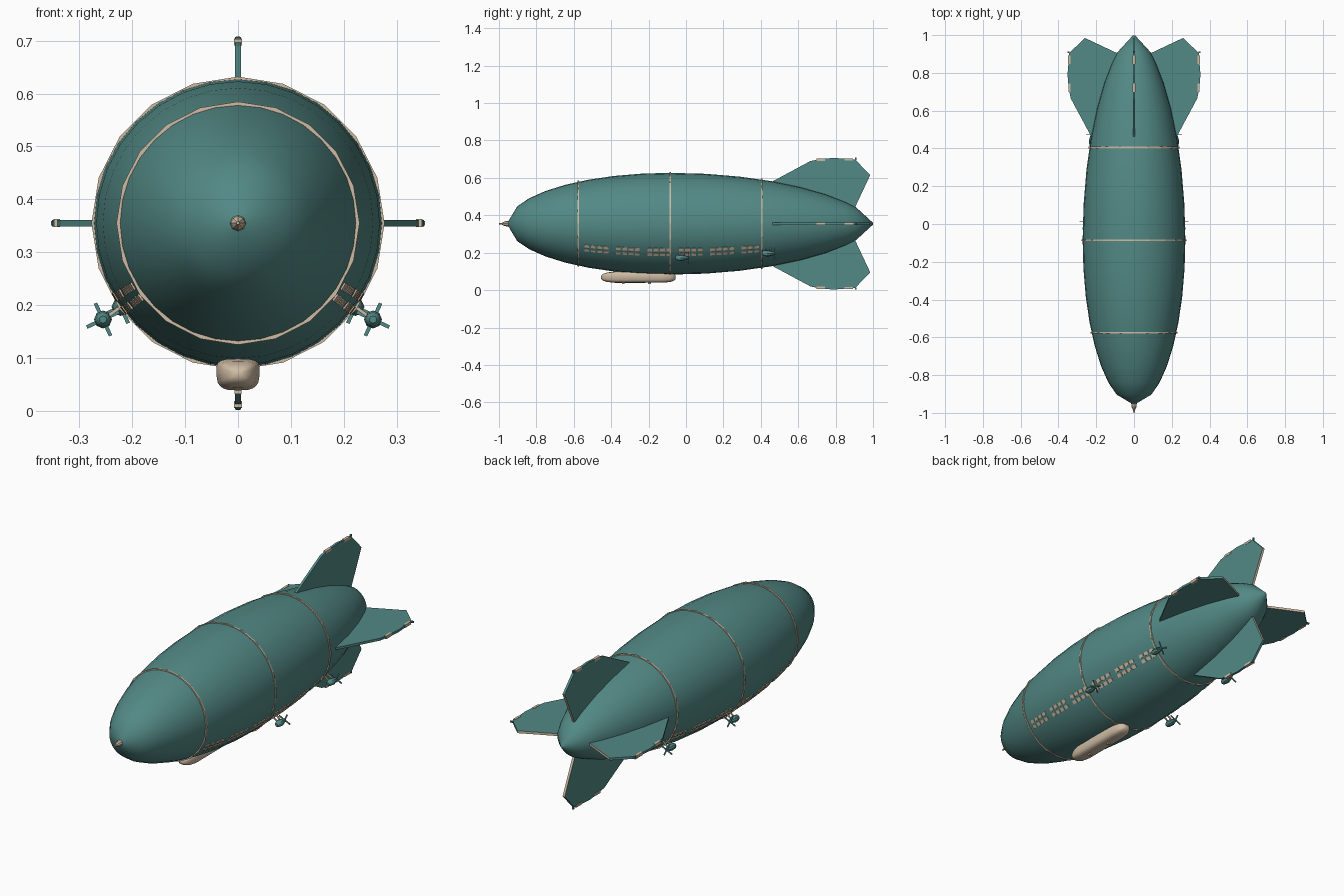
import bpy, bmesh, math
from mathutils import Matrix, Vector

cube = bpy.data.objects.get("Cube")
if cube:
    bpy.data.objects.remove(cube, do_unlink=True)

AXIS = 0.355      # height of the hull's long axis
MID = -0.085      # station of greatest girth
GIRTH = 0.272


def material(name, rgb):
    m = bpy.data.materials.new(name)
    m.use_nodes = True
    m.diffuse_color = (*rgb, 1)
    m.node_tree.nodes["Principled BSDF"].inputs["Base Color"].default_value = (*rgb, 1)
    return m


TEAL = material("teal", (0.085, 0.25, 0.235))
BEIGE = material("beige", (0.62, 0.50, 0.37))


def finish(bm, name, mats, smooth=None):
    bmesh.ops.recalc_face_normals(bm, faces=bm.faces)
    me = bpy.data.meshes.new(name)
    bm.to_mesh(me)
    bm.free()
    for m in mats:
        me.materials.append(m)
    if smooth:
        me.shade_smooth()
        me.set_sharp_from_angle(angle=math.radians(smooth))
    ob = bpy.data.objects.new(name, me)
    bpy.context.collection.objects.link(ob)
    return ob


def loft(bm, rings, closed=False):
    """Skin a list of equal point rings, capping the ends unless closed."""
    vs = [[bm.verts.new(p) for p in r] for r in rings]
    n = len(vs[0])
    pairs = list(zip(vs, vs[1:]))
    if closed:
        pairs.append((vs[-1], vs[0]))
    else:
        bm.faces.new(vs[0])
        bm.faces.new(vs[-1])
    for a, b in pairs:
        for i in range(n):
            j = (i + 1) % n
            bm.faces.new((a[i], a[j], b[j], b[i]))


def revolve(bm, profile, segs, x=0, z=AXIS, closed=False):
    """Turn (y, radius) points around a lengthwise axis."""
    turn = [2 * math.pi * i / segs for i in range(segs)]
    loft(bm, [[(x + r * math.sin(a), y, z + r * math.cos(a)) for a in turn]
              for y, r in profile], closed)


def box(bm, size, matrix):
    bmesh.ops.create_cube(bm, size=1, matrix=matrix @ Matrix.Diagonal((*size, 1)))


def hull_radius(y):
    if y < MID:
        return GIRTH * math.sqrt(max(0, 1 - ((MID - y) / 0.87) ** 2))
    return GIRTH * max(0, 1 - ((y - MID) / 1.085) ** 2) ** 0.62


def on_hull(side, y, drop, lift):
    """Point on the hull flank, drop radians below the horizontal."""
    r = hull_radius(y) + lift
    return Vector((side * r * math.cos(drop), y, AXIS - r * math.sin(drop)))


# Hull: blunt nose, longer tapering tail
stations = [MID - 0.87 * math.cos(math.radians(d)) for d in [1, *range(20, 91, 10)]]
stations += [MID + 1.085 * math.sin(math.radians(d)) for d in range(10, 61, 10)]
stations += [0.91, 0.999]
bm = bmesh.new()
revolve(bm, [(y, hull_radius(y)) for y in stations], 32)
finish(bm, "hull", [TEAL], 50)

# Hoops around the hull
for name, y in (("front_hoop", -0.575), ("middle_hoop", MID), ("rear_hoop", 0.405)):
    r = hull_radius(y)
    bm = bmesh.new()
    revolve(bm, [(y - 0.004, r - 0.006), (y - 0.004, r + 0.005),
                 (y + 0.004, r + 0.005), (y + 0.004, r - 0.006)], 20, closed=True)
    finish(bm, name, [BEIGE])

# Nose mooring cone
bm = bmesh.new()
revolve(bm, [(-1, 0.003), (-0.985, 0.005), (-0.968, 0.013), (-0.94, 0.016)], 8)
finish(bm, "nose_cone", [BEIGE])

# Four tail fins with pale trailing edges and tip fittings
outline = [(0.46, 0.225), (0.665, 0.335), (0.72, 0.346), (0.79, 0.352), (0.905, 0.343),
           (0.985, 0.26), (0.905, 0.09), (0.84, 0.04), (0.5, 0.12)]
for k, name in enumerate(("top_fin", "left_fin", "bottom_fin", "right_fin")):
    spin = Matrix.Translation((0, 0, AXIS)) @ Matrix.Rotation(k * math.pi / 2, 4, "Y")
    bm = bmesh.new()
    loft(bm, [[spin @ Vector((x, y, r)) for y, r in outline] for x in (-0.006, 0.006)])
    bmesh.ops.recalc_face_normals(bm, faces=bm.faces)
    for f in bm.faces:
        f.normal_update()
        f.material_index = int(f.normal.y > 0.85)
    finish(bm, name, [TEAL, BEIGE])
    bm = bmesh.new()
    for y, r in ((0.72, 0.342), (0.87, 0.343)):
        box(bm, (0.015, 0.045, 0.012), spin @ Matrix.Translation((0, y, r)))
    finish(bm, name + "_tip_fittings", [BEIGE])
    bm = bmesh.new()
    box(bm, (0.008, 0.008, 0.012), spin @ Matrix.Translation((0, 0.908, 0.347)))
    finish(bm, name + "_lamp", [TEAL])

# Gondola: rounded sections swelling and closing along its length
bm = bmesh.new()
rings = []
for y, s in ((-0.455, 0.25), (-0.445, 0.58), (-0.42, 0.85), (-0.38, 1), (-0.13, 0.98),
             (-0.085, 0.86), (-0.062, 0.58), (-0.055, 0.25)):
    ring = []
    for i in range(20):
        a = 2 * math.pi * i / 20
        c, t = math.cos(a), math.sin(a)
        px = math.copysign(abs(c) ** 0.6, c) * 0.041 * (1 + 0.1 * t)
        pz = math.copysign(abs(t) ** 0.6, t) * 0.03
        ring.append((s * px, y, 0.069 + s * pz))
    rings.append(ring)
loft(bm, rings)
finish(bm, "gondola", [BEIGE], 50)

# Landing bumpers under the gondola
bm = bmesh.new()
for y in (-0.335, -0.195):
    box(bm, (0.014, 0.014, 0.012), Matrix.Translation((0, y, 0.038)))
finish(bm, "bumpers", [BEIGE])

for side, label in ((1, "left"), (-1, "right")):
    # Two rows of windows in six groups
    bm = bmesh.new()
    for row in (31, 37.3):
        for group in range(6):
            for n in range(4):
                y = -0.53 + group * 0.168 + n * 0.034
                if y > 0.4:
                    continue
                a, b = math.radians(row - 1.9), math.radians(row + 1.9)
                loft(bm, [[on_hull(side, y + dy, d, lift) for dy, d in
                           ((-0.0125, a), (0.0125, a), (0.0125, b), (-0.0125, b))]
                          for lift in (-0.003, 0.002)])
    finish(bm, label + "_windows", [BEIGE])

    # Engines on struts, each with a pusher propeller
    for place, y in (("front", -0.022), ("rear", 0.44)):
        drop = math.radians(35.5)
        hub = on_hull(side, y, drop, 0.042)
        root = on_hull(side, y, drop, -0.01)
        bm = bmesh.new()
        revolve(bm, [(y - 0.034, 0.007), (y - 0.026, 0.014), (y, 0.017),
                     (y + 0.02, 0.012), (y + 0.038, 0.005)], 8, hub.x, hub.z)
        finish(bm, f"{label}_{place}_engine", [TEAL], 40)

        bm = bmesh.new()
        aim = (hub - root).to_track_quat("Z", "Y").to_matrix().to_4x4()
        for dy in (-0.012, 0.012):
            mid = (hub + root) / 2 + Vector((0, dy, 0))
            box(bm, (0.006, 0.006, (hub - root).length), Matrix.Translation(mid) @ aim)
        finish(bm, f"{label}_{place}_strut", [BEIGE])

        bm = bmesh.new()
        for k in range(4):
            swing = Matrix.Rotation(side * math.radians(25 + 90 * k), 4, "Y")
            box(bm, (0.007, 0.003, 0.032), Matrix.Translation((hub.x, y + 0.033, hub.z))
                @ swing @ Matrix.Translation((0, 0, 0.018)))
        finish(bm, f"{label}_{place}_propeller", [TEAL])
